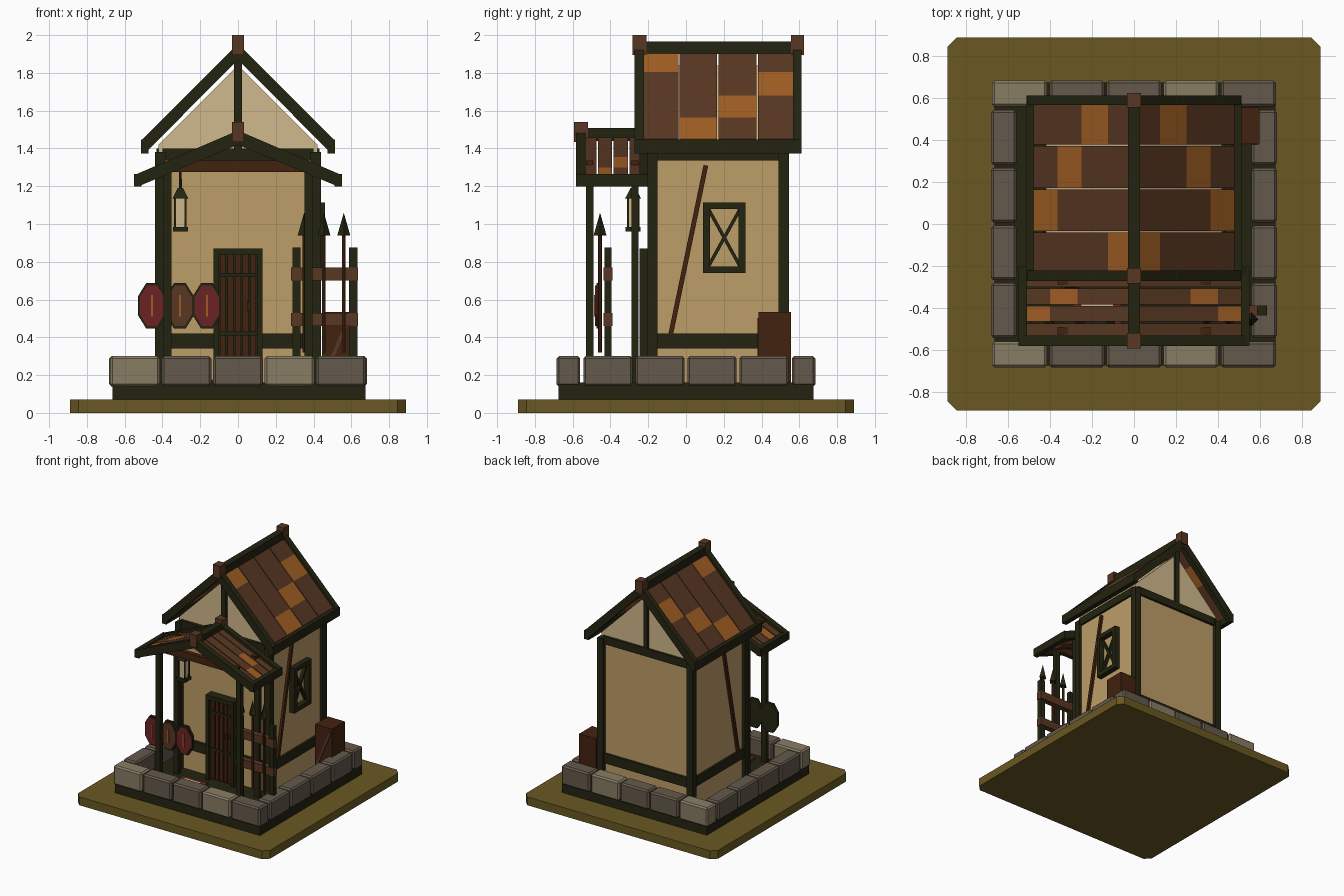
import bpy, bmesh, math
from mathutils import Matrix, Vector

if "Cube" in bpy.data.objects:
    bpy.data.objects.remove(bpy.data.objects["Cube"])

def mat(name, r, g, b):
    m = bpy.data.materials.new(name)
    m.diffuse_color = [((c / 255 + 0.055) / 1.055) ** 2.4 for c in (r, g, b)] + [1]
    m.use_nodes = True
    m.node_tree.nodes["Principled BSDF"].inputs["Base Color"].default_value = m.diffuse_color
    return m

OLIVE = mat("olive ground", 106, 88, 34)
BEAM = mat("dark timber", 36, 36, 17)
WALL = mat("tan plaster", 190, 157, 104)
CREAM = mat("cream plaster", 208, 185, 140)
LIGHT = mat("light stone", 136, 125, 100)
STONE = mat("grey stone", 100, 89, 76)
BROWN = mat("brown wood", 88, 55, 34)
ORANGE = mat("orange shingle", 160, 93, 36)
DARK = mat("dark brown wood", 66, 34, 15)
RED = mat("deep red", 108, 34, 38)

def finish(name, bm, m):
    bmesh.ops.recalc_face_normals(bm, faces=bm.faces)
    me = bpy.data.meshes.new(name)
    bm.to_mesh(me)
    bm.free()
    me.materials.append(m)
    ob = bpy.data.objects.new(name, me)
    bpy.context.collection.objects.link(ob)
    return ob

def box(name, x0, x1, y0, y1, z0, z1, m, bevel=0):
    bm = bmesh.new()
    bmesh.ops.create_cube(bm, size=1)
    for v in bm.verts:
        v.co = Vector(((x0 + x1) / 2 + v.co.x * (x1 - x0), (y0 + y1) / 2 + v.co.y * (y1 - y0),
                       (z0 + z1) / 2 + v.co.z * (z1 - z0)))
    if bevel:
        bmesh.ops.bevel(bm, geom=bm.edges[:], offset=bevel, segments=1, affect='EDGES')
    return finish(name, bm, m)

def prism(name, pts, y0, y1, m):
    """Extrude an (x, z) outline along y."""
    bm = bmesh.new()
    f = bm.faces.new([bm.verts.new((x, y0, z)) for x, z in pts])
    r = bmesh.ops.extrude_face_region(bm, geom=[f])
    bmesh.ops.translate(bm, verts=[v for v in r["geom"] if isinstance(v, bmesh.types.BMVert)], vec=(0, y1 - y0, 0))
    return finish(name, bm, m)

def beam(name, p, q, w, depth, m, side=(1, 0, 0)):
    """Bar from p to q; depth is measured along side."""
    p, q, s = Vector(p), Vector(q), Vector(side)
    d = q - p
    t = d.normalized().cross(s)
    bm = bmesh.new()
    bmesh.ops.create_cube(bm, size=1)
    for v in bm.verts:
        v.co = (p + q) / 2 + d * v.co.z + s * (depth * v.co.x) + t * (w * v.co.y)
    return finish(name, bm, m)

def cone(name, x, y, z0, z1, r0, r1, n, m, turn=0):
    bm = bmesh.new()
    bmesh.ops.create_cone(bm, cap_ends=True, segments=n, radius1=r0, radius2=r1, depth=z1 - z0,
                          matrix=Matrix.Translation((x, y, (z0 + z1) / 2)) @ Matrix.Rotation(turn, 4, 'Z'))
    return finish(name, bm, m)

# Ground plate with clipped corners
bm = bmesh.new()
c, k = 0.89, 0.845
f = bm.faces.new([bm.verts.new((x, y, 0)) for x, y in
                  ((-k, -c), (k, -c), (c, -k), (c, k), (k, c), (-k, c), (-c, k), (-c, -k))])
r = bmesh.ops.extrude_face_region(bm, geom=[f])
bmesh.ops.translate(bm, verts=[v for v in r["geom"] if isinstance(v, bmesh.types.BMVert)], vec=(0, 0, 0.07))
finish("ground_plate", bm, OLIVE)
box("foundation", -0.665, 0.675, -0.675, 0.675, 0.07, 0.16, BEAM)

# Ring of stones
for s in (-1, 1):
    for i in range(5):
        x = -0.682 + i * 0.2728
        box("end_stone", x + 0.005, x + 0.268, *sorted((s * 0.685, s * 0.56)), 0.14, 0.30,
            LIGHT if i % 3 == 0 else STONE, 0.012)
    for i in range(4):
        y = -0.55 + i * 0.275
        box("side_stone", *sorted((s * 0.682, s * 0.56)), y + 0.007, y + 0.268, 0.14, 0.30, STONE, 0.012)

# House body and gable
box("house_walls", -0.415, 0.415, -0.17, 0.515, 0.16, 1.37, WALL)
prism("gable_wall", [(-0.42, 1.37), (0.42, 1.37), (0.42, 1.42), (0, 1.84), (-0.42, 1.42)], -0.17, 0.515, CREAM)
for s in (-1, 1):
    for y0, y1 in ((-0.205, -0.15), (0.49, 0.545)):
        box("corner_post", *sorted((s * 0.385, s * 0.44)), y0, y1, 0.16, 1.38, BEAM)
    for z0, z1 in ((0.34, 0.42), (1.335, 1.40)):
        box("side_wall_beam", *sorted((s * 0.40, s * 0.432)), -0.16, 0.50, z0, z1, BEAM)
    beam("diagonal_brace", (s * 0.42, 0.105, 1.31), (s * 0.42, -0.08, 0.42), 0.025, 0.03, DARK)
for y0, y1 in ((-0.195, -0.16), (0.505, 0.535)):
    for z0, z1 in ((0.34, 0.42), (1.335, 1.40)):
        box("end_wall_beam", -0.40, 0.40, y0, y1, z0, z1, BEAM)
    box("king_post", -0.02, 0.02, y0, y1, 1.39, 1.87, BEAM)

# Window on the right wall
for y in (0.108, 0.297):
    box("window_side", 0.41, 0.46, y - 0.018, y + 0.018, 0.74, 1.115, BEAM)
for z in (0.758, 1.097):
    box("window_rail", 0.41, 0.46, 0.09, 0.315, z - 0.018, z + 0.018, BEAM)
beam("window_cross", (0.425, 0.11, 0.76), (0.425, 0.295, 1.095), 0.018, 0.03, BEAM)
beam("window_cross", (0.425, 0.295, 0.76), (0.425, 0.11, 1.095), 0.018, 0.03, BEAM)

def roof(tag, top, slope, edges, rows, end, drop, barge, thick):
    """Gable roof: shingles per (y0, y1, orange course), trim boards at both ends."""
    for y0, y1, hot in rows:
        for s in (-1, 1):
            for i in range(4):
                a, b = edges[i], edges[i + 1]
                za, zb = top - slope * a, top - slope * b
                prism(tag + "_shingle", [(s * a, za), (s * b, zb), (s * b, zb - thick), (s * a, za - thick)],
                      y0, y1, ORANGE if i == hot else BROWN)
    t = top + 0.025
    e = t - slope * end
    for y0, y1 in barge:
        prism(tag + "_barge_boards", [(0, t), (end, e), (end, e - drop * 0.8), (end - 0.02, e - drop * 0.8),
              (0, t - drop), (-end + 0.02, e - drop * 0.8), (-end, e - drop * 0.8), (-end, e)], y0, y1, BEAM)
        box(tag + "_ridge_cap", -0.033, 0.033, y0 - 0.012, y1 + 0.012, t - 0.06, t + 0.045, BROWN)
    ya, yb = barge[0][0], barge[1][1]
    box(tag + "_ridge_beam", -0.028, 0.028, ya, yb, t - 0.055, t + 0.012, BEAM)
    for s in (-1, 1):
        box(tag + "_eave_beam", *sorted((s * (end - 0.04), s * end)), ya, yb, e - drop * 0.8, e + 0.005, BEAM)

roof("main_roof", 1.93, 1.0, (0.02, 0.125, 0.25, 0.365, 0.48),
     ((-0.23, -0.041, 0), (-0.034, 0.165, 3), (0.172, 0.372, 2), (0.38, 0.58, 1)),
     0.513, 0.085, ((-0.272, -0.222), (0.567, 0.612)), 0.035)
roof("porch_roof", 1.47, 0.43, (0.02, 0.15, 0.27, 0.40, 0.52),
     ((-0.54, -0.475, -1), (-0.465, -0.392, 3), (-0.383, -0.308, 2), (-0.30, -0.22, -1)),
     0.55, 0.075, ((-0.582, -0.532), (-0.245, -0.20)), 0.025)

# Porch frame
for s in (-1, 1):
    for y in (-0.51, -0.27):
        box("porch_post", s * 0.373 - 0.022, s * 0.373 + 0.022, y - 0.019, y + 0.019, 0.16, 1.30, BEAM)
for y in (-0.51, -0.27):
    box("porch_cross_beam", -0.365, 0.365, y - 0.018, y + 0.018, 1.275, 1.335, DARK)

# Door
box("door_back", -0.11, 0.11, -0.205, -0.16, 0.16, 0.85, BEAM)
for i in range(5):
    x = -0.08 + i * 0.04
    box("door_board", x - 0.015, x + 0.015, -0.222, -0.20, 0.17, 0.84, DARK)
for s in (-1, 1):
    box("door_jamb", *sorted((s * 0.10, s * 0.13)), -0.245, -0.16, 0.16, 0.87, BEAM)
box("door_lintel", -0.13, 0.13, -0.245, -0.16, 0.835, 0.87, BEAM)
for z in (0.42, 0.73):
    box("door_strap", -0.105, 0.105, -0.23, -0.20, z - 0.011, z + 0.011, BEAM)
box("door_handle", 0.05, 0.07, -0.24, -0.21, 0.54, 0.59, BEAM)

# Hanging lantern
lx, ly, q = -0.305, -0.28, math.pi / 4
cone("lantern_base", lx, ly, 0.96, 0.985, 0.057, 0.057, 4, BEAM, q)
cone("lantern_glass", lx, ly, 0.985, 1.14, 0.034, 0.04, 4, CREAM, q)
for a in (-1, 1):
    for b in (-1, 1):
        box("lantern_bar", lx + a * 0.028 - 0.005, lx + a * 0.028 + 0.005, ly + b * 0.028 - 0.005,
            ly + b * 0.028 + 0.005, 0.98, 1.14, BEAM)
cone("lantern_cap", lx, ly, 1.135, 1.19, 0.06, 0.02, 4, BEAM, q)
cone("lantern_hook", lx, ly, 1.185, 1.31, 0.01, 0.006, 6, BEAM)

# Row of eight-sided shields
def shield(name, x, y0, y1, rx, rz, m):
    prism(name, [(x + rx * math.cos((i + 0.5) * q), 0.567 + rz * math.sin((i + 0.5) * q)) for i in range(8)], y0, y1, m)

for x, m in ((-0.455, RED), (-0.308, BROWN), (-0.165, RED)):
    shield("shield_rim", x, -0.475, -0.452, 0.081, 0.13, BEAM)
    shield("shield_face", x, -0.481, -0.47, 0.070, 0.116, m)
    box("shield_strip", x - 0.005, x + 0.005, -0.488, -0.478, 0.51, 0.625, ORANGE)

# Spear rack
for x in (0.31, 0.61):
    box("rack_post", x - 0.022, x + 0.022, -0.432, -0.394, 0.16, 0.875, BEAM)
for z in (0.495, 0.735):
    box("rack_rail", 0.28, 0.635, -0.437, -0.39, z - 0.034, z + 0.034, BROWN)
for x in (0.35, 0.455, 0.56):
    cone("spear_shaft", x, -0.455, 0.32, 0.96, 0.011, 0.011, 6, DARK)
    cone("spear_head", x, -0.455, 0.94, 1.06, 0.034, 0, 4, BEAM)

# Crate beside the back corner, with a diagonal slat
box("crate", 0.445, 0.60, 0.385, 0.555, 0.16, 0.535, DARK)
beam("crate_slat", (0.46, 0.383, 0.20), (0.585, 0.383, 0.50), 0.018, 0.01, BROWN, (0, 1, 0))

# Mat on the porch floor
box("mat", -0.29, -0.06, -0.50, -0.31, 0.16, 0.175, RED)
box("mat_centre", -0.25, -0.10, -0.47, -0.34, 0.17, 0.18, CREAM)
